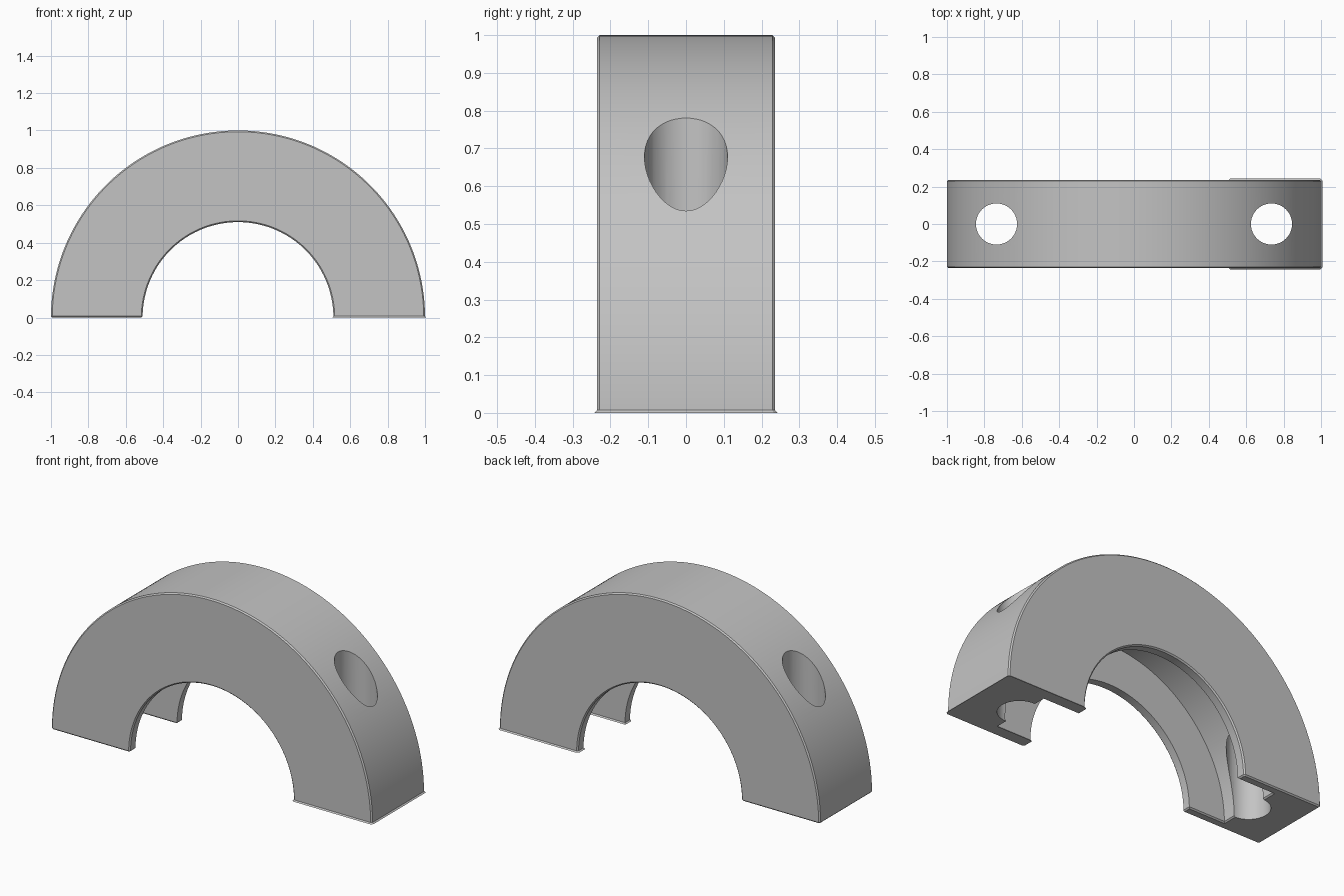
import bpy
import bmesh
import math
from mathutils import Vector

cube = bpy.data.objects.get("Cube")
if cube:
    bpy.data.objects.remove(cube, do_unlink=True)

OUTER, INNER, GROOVE = 1.0, 0.51, 0.735   # radii of the half ring
HALF, SLOT, EDGE = 0.236, 0.185, 0.007    # half width, half slot, chamfer
HOLE_X, HOLE_R = 0.735, 0.11

# Plain grey material
grey = bpy.data.materials.new("plain grey")
grey.use_nodes = True
colour = (0.55, 0.55, 0.55, 1)
grey.diffuse_color = colour
grey.node_tree.nodes["Principled BSDF"].inputs["Base Color"].default_value = colour


def add_object(name, bm):
    mesh = bpy.data.meshes.new(name)
    bmesh.ops.recalc_face_normals(bm, faces=bm.faces)
    bm.to_mesh(mesh)
    bm.free()
    obj = bpy.data.objects.new(name, mesh)
    bpy.context.collection.objects.link(obj)
    mesh.materials.append(grey)
    return obj


# Channel-shaped section, mirrored front to back and swept half a turn
side = [(GROOVE, SLOT), (INNER, SLOT), (INNER, HALF - EDGE),
        (INNER + EDGE, HALF), (OUTER - EDGE, HALF), (OUTER, HALF - EDGE)]
section = side + [(r, -y) for r, y in reversed(side)]
bm = bmesh.new()
start = bm.faces.new([bm.verts.new((r, y, 0)) for r, y in section])
bmesh.ops.spin(bm, geom=[start] + start.edges[:] + start.verts[:],
               cent=(0, 0, 0), axis=(0, -1, 0), angle=math.pi,
               steps=128, use_duplicate=False)
bmesh.ops.remove_doubles(bm, verts=bm.verts, dist=1e-5)

# Chamfer the rims of both flat feet
rims = [e for e in bm.edges if all(abs(v.co.z) < 1e-4 for v in e.verts)]
bmesh.ops.bevel(bm, geom=rims, offset=EDGE, segments=1, affect='EDGES',
                clamp_overlap=True)
half_ring = add_object("half_ring_clamp", bm)

# Vertical bolt holes through both legs
bm = bmesh.new()
for sign in (-1, 1):
    ring = bmesh.ops.create_cone(bm, cap_ends=True, segments=48,
                                 radius1=HOLE_R, radius2=HOLE_R, depth=3)
    bmesh.ops.translate(bm, verts=ring["verts"], vec=Vector((sign * HOLE_X, 0, 0)))
cutter = add_object("bolt_hole_cutter", bm)
cutter.hide_render = True
cutter.hide_set(True)

cut = half_ring.modifiers.new("bolt holes", 'BOOLEAN')
cut.operation = 'DIFFERENCE'
cut.solver = 'EXACT'
cut.object = cutter

# Bake the holes, drop the cutter, and smooth the curved walls
bpy.context.view_layer.objects.active = half_ring
half_ring.select_set(True)
bpy.ops.object.modifier_apply(modifier=cut.name)
bpy.data.objects.remove(cutter, do_unlink=True)
bpy.ops.object.shade_smooth_by_angle(angle=math.radians(30))
